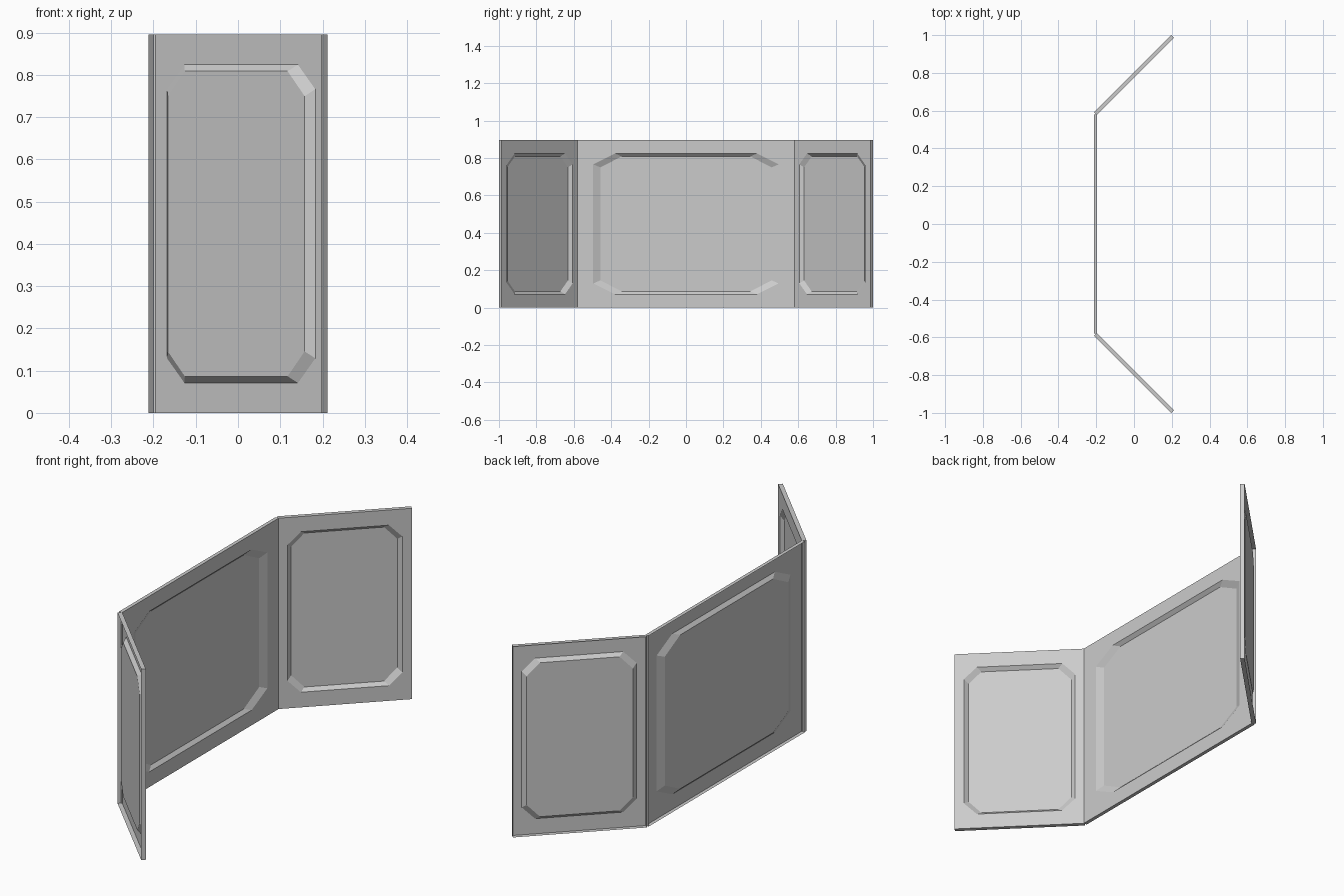
import bpy
import bmesh
from math import sqrt
from mathutils import Vector

if "Cube" in bpy.data.objects:
    bpy.data.objects.remove(bpy.data.objects["Cube"])

HEIGHT = 0.895
MID = HEIGHT / 2


def octagon(half_w, half_h, cut_w, cut_h):
    # Chamfered rectangle, two points per corner, counter-clockwise
    w, h, a, b = half_w, half_h, half_w - cut_w, half_h - cut_h
    return [(-w, -b), (-a, -h), (a, -h), (w, -b), (w, b), (a, h), (-a, h), (-w, b)]


def panel(name, centre, along, normal, half_w, stretch, thick, sink):
    """Open-backed pressed panel: front sheet, sunken octagon, rim flange."""
    bm = bmesh.new()
    origin, along, normal = Vector(centre), Vector(along), Vector(normal)

    def ring(points, depth):
        return [bm.verts.new(origin + along * u - normal * depth + Vector((0, 0, v)))
                for u, v in points]

    rect = [(-half_w, -MID), (half_w, -MID), (half_w, MID), (-half_w, MID)]
    front = ring(rect, 0)
    back = ring(rect, thick)
    lip = ring(octagon(0.248 * stretch, 0.3765, 0.058 * stretch, 0.058), 0)
    floor = ring(octagon(0.229 * stretch, 0.361, 0.057 * stretch, 0.059), sink)

    for i in range(4):
        j = (i + 1) % 4
        # rim flange, flat border and corner triangle
        bm.faces.new((back[i], back[j], front[j], front[i]))
        bm.faces.new((front[i], front[j], lip[2 * j], lip[2 * i + 1]))
        bm.faces.new((front[i], lip[2 * i + 1], lip[2 * i]))
    for i in range(8):
        j = (i + 1) % 8
        bm.faces.new((lip[i], lip[j], floor[j], floor[i]))
    bm.faces.new(floor)
    bmesh.ops.recalc_face_normals(bm, faces=bm.faces)

    mesh = bpy.data.meshes.new(name)
    bm.to_mesh(mesh)
    bm.free()
    obj = bpy.data.objects.new(name, mesh)
    bpy.context.collection.objects.link(obj)
    return obj


# Wide centre panel facing +x
panel("centre_panel", (-0.195, 0, MID), (0, 1, 0), (1, 0, 0), 0.58, 2, 0.017, 0.0155)

# Two wings folded forward at 45 degrees
r = 1 / sqrt(2)
for side, name in ((-1, "front_wing_panel"), (1, "rear_wing_panel")):
    panel(name, (0.0075, side * 0.7815, MID), (r, side * r, 0), (r, -side * r, 0),
          0.2895, 1, 0.02, 0.0165)
